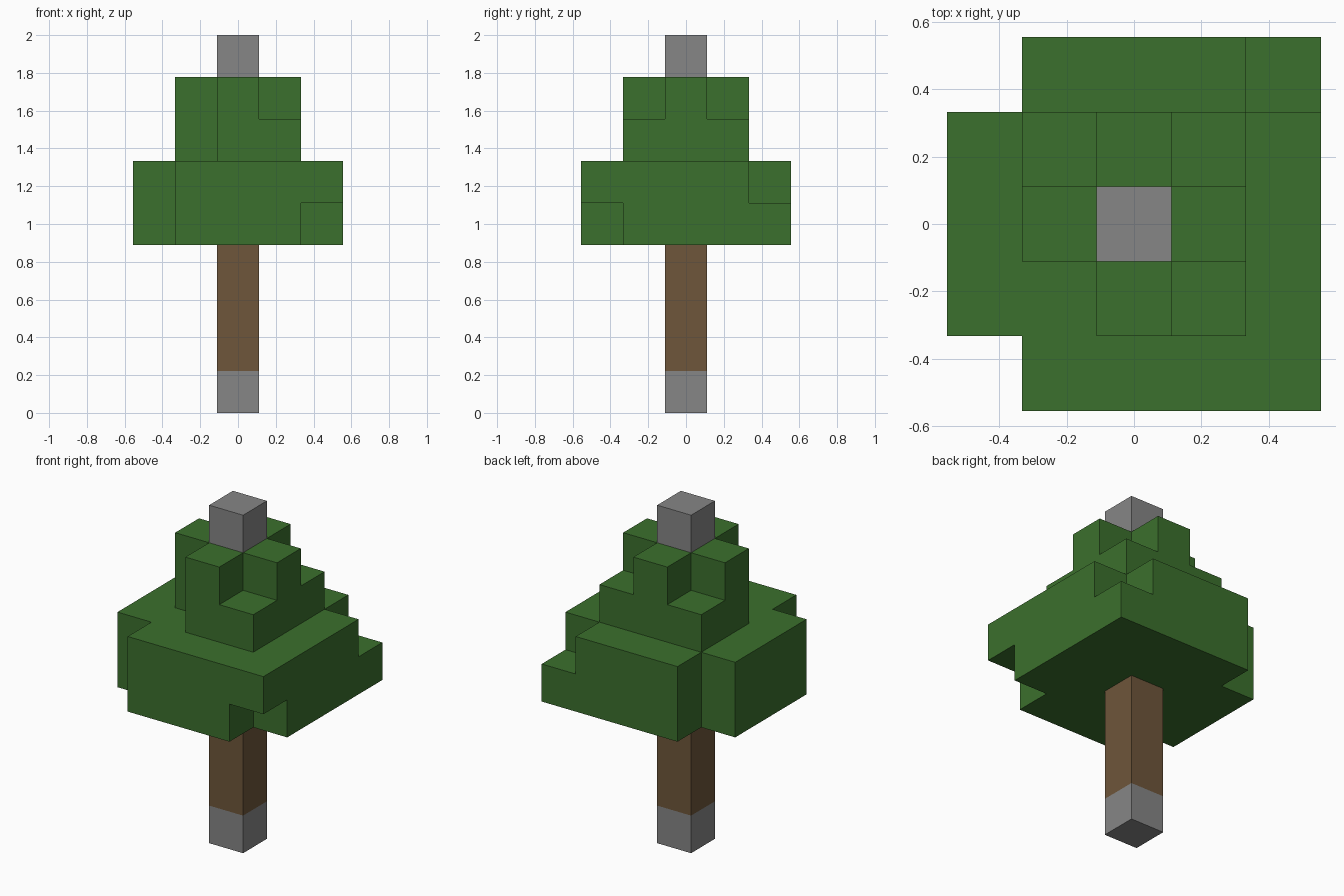
import bpy
import bmesh
from math import radians
from mathutils import Vector

if "Cube" in bpy.data.objects:
    bpy.data.objects.remove(bpy.data.objects["Cube"], do_unlink=True)

BLOCK = 2 / 9  # the tree is nine blocks tall


def make_material(name, color):
    mat = bpy.data.materials.new(name)
    mat.use_nodes = True
    mat.diffuse_color = (*color, 1)
    bsdf = mat.node_tree.nodes["Principled BSDF"]
    bsdf.inputs["Base Color"].default_value = (*color, 1)
    bsdf.inputs["Roughness"].default_value = 0.9
    return mat


def layer(radius, level, missing=()):
    """Square layer of blocks without the listed corners (given as signs)."""
    span = range(-radius, radius + 1)
    gaps = {(sx * radius, sy * radius) for sx, sy in missing}
    return {(x, y, level) for x in span for y in span if (x, y) not in gaps}


def build_blocks(name, cells, mat):
    """Outer skin of a set of blocks, with flat regions merged."""
    bm = bmesh.new()
    for cell in cells:
        center = Vector(cell) + Vector((0, 0, 0.5))
        for axis in range(3):
            for sign in (-1, 1):
                normal = Vector((0, 0, 0))
                normal[axis] = sign
                if tuple(int(c + n) for c, n in zip(cell, normal)) in cells:
                    continue
                u = Vector((normal.y, normal.z, normal.x))
                v = normal.cross(u)
                corners = (-u - v, u - v, u + v, v - u)
                bm.faces.new([bm.verts.new((center + (normal + c) / 2) * BLOCK)
                              for c in corners])
    bmesh.ops.remove_doubles(bm, verts=bm.verts, dist=0.001)
    bmesh.ops.dissolve_limit(bm, angle_limit=radians(1),
                             verts=bm.verts, edges=bm.edges)
    mesh = bpy.data.meshes.new(name)
    bm.to_mesh(mesh)
    bm.free()
    mesh.materials.append(mat)
    obj = bpy.data.objects.new(name, mesh)
    bpy.context.collection.objects.link(obj)


green = make_material("leaf green", (0.044, 0.162, 0.026))
brown = make_material("bark brown", (0.156, 0.093, 0.043))
grey = make_material("plain grey", (0.24, 0.24, 0.24))

# Trunk on its base block, and the block at the tip
build_blocks("trunk_base", layer(0, 0), grey)
build_blocks("trunk", layer(0, 1) | layer(0, 2) | layer(0, 3), brown)
build_blocks("tree_tip", layer(0, 8), grey)

# Wide lower leaves, each layer with its own missing corners
left_gaps = [(-1, -1), (-1, 1)]
build_blocks("lower_leaves",
             layer(2, 4, left_gaps + [(1, -1)]) | layer(2, 5, left_gaps + [(1, 1)]),
             green)

# Narrow upper leaves ending in a plus shape
all_corners = left_gaps + [(1, -1), (1, 1)]
build_blocks("upper_leaves",
             layer(1, 6, [(-1, -1)]) | layer(1, 7, all_corners),
             green)
